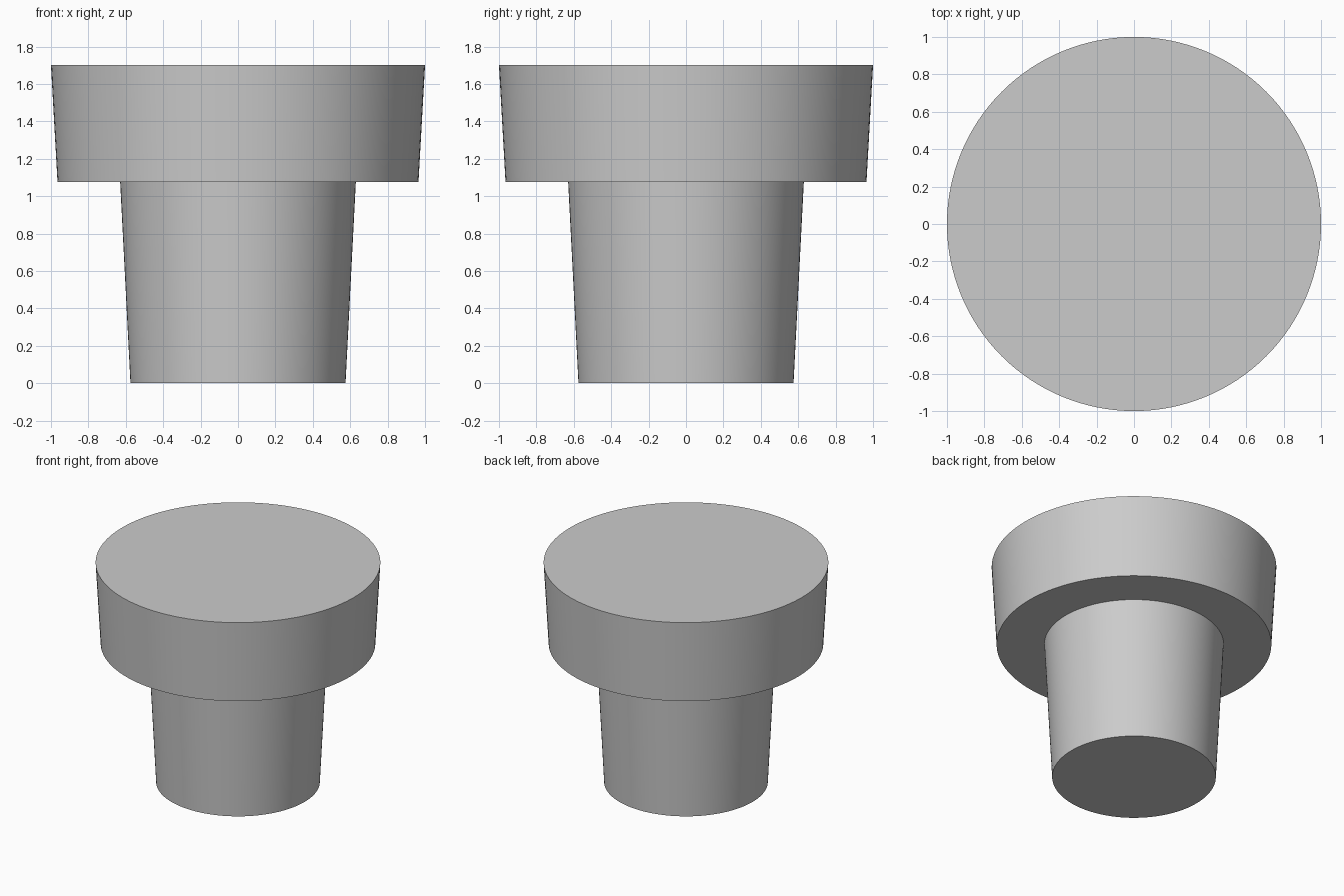
import bpy
import bmesh
import math

cube = bpy.data.objects.get("Cube")
if cube:
    bpy.data.objects.remove(cube, do_unlink=True)

SEGMENTS = 128

# Plain grey material
COLOUR = (0.6, 0.6, 0.6, 1.0)
grey = bpy.data.materials.new("plain grey")
grey.use_nodes = True
grey.diffuse_color = COLOUR
grey.node_tree.nodes["Principled BSDF"].inputs["Base Color"].default_value = COLOUR


def lathe(name, profile):
    """Closed solid of revolution from (radius, height) points, bottom to top."""
    bm = bmesh.new()
    rings = []
    for radius, height in profile:
        angles = [math.tau * i / SEGMENTS for i in range(SEGMENTS)]
        rings.append([bm.verts.new((radius * math.cos(a), radius * math.sin(a), height))
                      for a in angles])
    for low, high in zip(rings, rings[1:]):
        for i in range(SEGMENTS):
            j = (i + 1) % SEGMENTS
            bm.faces.new((low[i], low[j], high[j], high[i]))
    bm.faces.new(rings[0][::-1])
    bm.faces.new(rings[-1])
    bmesh.ops.recalc_face_normals(bm, faces=bm.faces[:])
    mesh = bpy.data.meshes.new(name)
    bm.to_mesh(mesh)
    bm.free()
    mesh.materials.append(grey)
    obj = bpy.data.objects.new(name, mesh)
    bpy.context.collection.objects.link(obj)
    return obj


# Tapered stem, flat shoulder and wide tapered head in one solid
plug = lathe("stepped_plug", [(0.575, 0.0), (0.63, 1.075), (0.965, 1.075), (1.0, 1.7)])

# Smooth walls with crisp rims
bpy.ops.object.select_all(action="DESELECT")
plug.select_set(True)
bpy.context.view_layer.objects.active = plug
bpy.ops.object.shade_smooth_by_angle(angle=math.radians(30))
